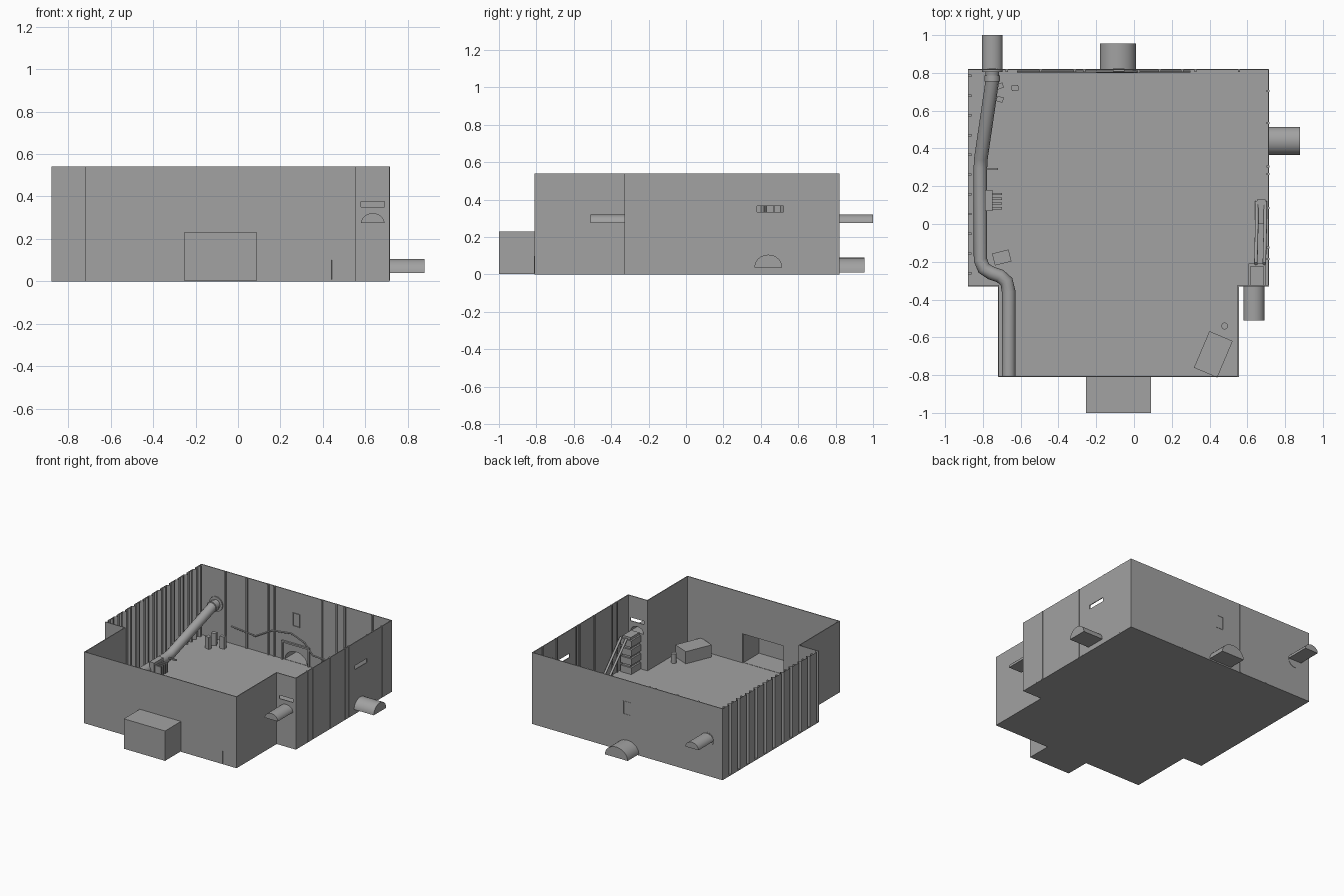
import bpy, bmesh, math
from mathutils import Vector, Matrix

if "Cube" in bpy.data.objects:
    bpy.data.objects.remove(bpy.data.objects["Cube"], do_unlink=True)

GREY = bpy.data.materials.new("plain grey")
GREY.use_nodes = True
COLOUR = (0.36, 0.36, 0.36, 1)
GREY.diffuse_color = COLOUR
GREY.node_tree.nodes["Principled BSDF"].inputs["Base Color"].default_value = COLOUR

H, T = 0.54, 0.006             # wall height and thickness
L, R, B, S, F = -0.88, 0.715, 0.82, -0.33, -0.81
FL, FR = -0.72, 0.555          # sides of the narrow front bay


def finish(name, bm, smooth=False):
    bmesh.ops.recalc_face_normals(bm, faces=bm.faces)
    me = bpy.data.meshes.new(name)
    bm.to_mesh(me)
    bm.free()
    me.materials.append(GREY)
    ob = bpy.data.objects.new(name, me)
    bpy.context.scene.collection.objects.link(ob)
    if smooth:
        bpy.ops.object.select_all(action='DESELECT')
        ob.select_set(True)
        bpy.context.view_layer.objects.active = ob
        bpy.ops.object.shade_smooth_by_angle(angle=math.radians(35))
    return ob


def box(name, x0, x1, y0, y1, z0, z1, turn=0):
    bm = bmesh.new()
    bmesh.ops.create_cube(bm, size=1)
    c = Vector(((x0 + x1) / 2, (y0 + y1) / 2, (z0 + z1) / 2))
    m = Matrix.Translation(c) @ Matrix.Rotation(math.radians(turn), 4, 'Z')
    bm.transform(m @ Matrix.Diagonal((x1 - x0, y1 - y0, z1 - z0, 1)))
    return finish(name, bm)


def cylinder(name, centre, r, depth, axis='Z'):
    bm = bmesh.new()
    bmesh.ops.create_cone(bm, cap_ends=True, segments=24, radius1=r, radius2=r, depth=depth)
    rot = Matrix.Rotation(math.pi / 2, 4, 'X') if axis == 'Y' else Matrix()
    bm.transform(Matrix.Translation(centre) @ rot)
    return finish(name, bm, True)


def half_pipe(name, start, direction, length, r, h, inner_cap=False):
    """Half-round tunnel on a flat base, closed at its far end."""
    start, d = Vector(start), Vector(direction)
    side = d.cross(Vector((0, 0, 1)))
    bm = bmesh.new()
    rings = []
    for k in (0, length):
        ring = []
        for i in range(17):
            a = math.pi * i / 16
            ring.append(bm.verts.new(start + d * k + side * r * math.cos(a)
                                     + Vector((0, 0, h * math.sin(a)))))
        rings.append(ring)
    a, b = rings
    for i in range(17):
        j = (i + 1) % 17
        bm.faces.new((a[i], a[j], b[j], b[i]))
    bm.faces.new(b)
    if inner_cap:
        bm.faces.new(a)
    return finish(name, bm, True)


def cut(wall, cutter):
    cutter.hide_render = True
    mod = wall.modifiers.new("opening", 'BOOLEAN')
    mod.operation, mod.object, mod.solver = 'DIFFERENCE', cutter, 'EXACT'
    bpy.context.view_layer.objects.active = wall
    bpy.ops.object.modifier_apply(modifier=mod.name)
    bpy.data.objects.remove(cutter, do_unlink=True)


def tube(name, points, r):
    cu = bpy.data.curves.new(name, 'CURVE')
    cu.dimensions, cu.bevel_depth, cu.bevel_resolution = '3D', r, 4
    cu.use_fill_caps = True
    sp = cu.splines.new('POLY')
    sp.points.add(len(points) - 1)
    for p, q in zip(sp.points, points):
        p.co = (*q, 1)
    cu.materials.append(GREY)
    ob = bpy.data.objects.new(name, cu)
    bpy.context.scene.collection.objects.link(ob)
    return ob


# Floor
box("wide_floor", L, R, S, B, 0, 0.008)
box("front_floor", FL, FR, F, S, 0, 0.008)

# Walls
back = box("back_wall", L, R, B - T, B, 0.004, H)
right = box("left_side_wall", R - T, R, S, B, 0.004, H)
step = box("left_step_wall", FR, R, S, S + T, 0.004, H)
box("right_step_wall", L, FL, S, S + T, 0.004, H)
box("left_bay_wall", FR - T, FR, F, S + T, 0.004, H)
box("right_bay_wall", FL, FL + T, F, S + T, 0.004, H)
front = box("front_wall", FL, FR, F, F + T, 0.004, H)

# Entry tunnel, open towards the room
X0, X1, TOP = -0.255, 0.09, 0.23
cut(front, box("entry_cutter", X0, X1, F - 0.1, F + 0.1, 0.008, TOP))
box("entry_roof", X0, X1, -1, F, TOP - T, TOP)
box("entry_floor", X0, X1, -1, F, 0.004, 0.01)
box("entry_end", X0, X1, -1, -1 + T, 0.004, TOP)
for n, x in (("entry_right_side", X0), ("entry_left_side", X1 - T)):
    box(n, x, x + T, -1, F, 0.004, TOP)

# Half-round tunnels with openings in their walls
for name, wall, p, d, length, r, h in (
        ("side_tunnel", right, (R, 0.44, 0.038), (1, 0, 0), 0.165, 0.074, 0.068),
        ("front_tunnel", step, (0.635, S, 0.275), (0, -1, 0), 0.18, 0.055, 0.046),
        ("back_low_tunnel", back, (-0.085, B, 0.01), (0, 1, 0), 0.135, 0.095, 0.08),
        ("back_high_tunnel", back, (-0.75, B, 0.275), (0, 1, 0), 0.18, 0.055, 0.046)):
    half_pipe(name, p, d, length, r, h)
    inside = Vector(p) - Vector(d) * 0.05
    cut(wall, half_pipe("cutter", inside, d, 0.1, r * 0.97, h * 0.97, True))

# Small wall slots and a window
cut(right, box("cutter", R - 0.05, R + 0.05, 0.38, 0.52, 0.335, 0.365))
cut(step, box("cutter", 0.58, 0.69, S - 0.05, S + 0.05, 0.35, 0.375))
for n, x in (("window_side_a", -0.11), ("window_side_b", -0.054)):
    box(n, x, x + 0.004, B - 0.012, B + 0.002, 0.28, 0.38)
for n, z in (("window_sill", 0.28), ("window_head", 0.376)):
    box(n, -0.11, -0.05, B - 0.012, B + 0.002, z, z + 0.004)

# Folded sheet wall
bm = bmesh.new()
teeth = 11
pitch = (B - S) / teeth
line = []
for i in range(teeth):
    y = B - i * pitch
    line += [(L, y), (L, y - pitch * 0.72), (L + 0.022, y - pitch * 0.86)]
line.append((L, S))
pairs = [[bm.verts.new((x, y, z)) for z in (0.004, H)] for x, y in line]
for a, b in zip(pairs, pairs[1:]):
    bm.faces.new((a[0], b[0], b[1], a[1]))
finish("folded_wall", bm)

# Panel ribs on the walls
for i, x in enumerate((-0.68, -0.5, -0.32, -0.27, 0.13, 0.25, 0.32, 0.55)):
    box(f"back_rib_{i}", x, x + 0.012, B - 0.014, B + 0.001, 0.004, H)
for i, y in enumerate((-0.19, -0.13, 0.08, 0.26, 0.30, 0.53, 0.7)):
    box(f"side_rib_{i}", R - 0.013, R + 0.002, y, y + 0.01, 0.004, H)
for i in range(teeth):
    y = B - (i + 0.4) * pitch
    box(f"folded_wall_rib_{i}", L + 0.002, L + 0.02, y, y + 0.012, 0.004, H)

# Frame around the low back tunnel and a cable above it
for n, x in (("arch_post_a", -0.2), ("arch_post_b", 0.02)):
    box(n, x, x + 0.012, B - 0.02, B - T, 0.008, 0.15)
box("arch_lintel", -0.2, 0.032, B - 0.02, B - T, 0.138, 0.15)
tube("wall_cable", [(-0.62, 0.808, 0.14), (-0.42, 0.808, 0.12), (-0.28, 0.808, 0.2),
                    (-0.12, 0.808, 0.22), (-0.01, 0.808, 0.18), (0.06, 0.808, 0.1),
                    (0.3, 0.808, 0.09)], 0.005)

# Long pipe running down from the back wall and along the floor
Z = 0.046
pipe = tube("long_pipe", [(-0.75, 0.815, 0.275), (-0.75, 0.76, 0.27), (-0.81, 0.35, Z + 0.01),
                          (-0.813, 0.3, Z), (-0.813, -0.19, Z), (-0.795, -0.235, Z),
                          (-0.755, -0.26, Z), (-0.71, -0.275, Z), (-0.675, -0.305, Z),
                          (-0.663, -0.36, Z), (-0.663, F + T, Z)], 0.036)
for s in pipe.data.splines:
    s.use_smooth = True
cylinder("pipe_flange", (-0.75, B - 0.006, 0.275), 0.055, 0.016, 'Y')
cylinder("pipe_collar", (-0.75, 0.77, 0.272), 0.041, 0.03, 'Y')

# Ribbed valve block beside the pipe
box("valve_body", -0.79, -0.75, 0.07, 0.18, 0.008, 0.11)
for i in range(4):
    y = 0.078 + i * 0.025
    box(f"valve_fin_{i}", -0.75, -0.70, y, y + 0.012, 0.02, 0.09)
box("valve_lever", -0.78, -0.72, 0.285, 0.297, 0.05, 0.06)

# Loose boxes and posts
box("floor_hatch", -0.745, -0.655, -0.21, -0.145, 0.008, 0.04, 14)
box("hatch_lid", -0.735, -0.665, -0.2, -0.155, 0.04, 0.046, 14)
for i, (x, y, a) in enumerate(((-0.71, 0.73, 20), (-0.63, 0.72, 5), (-0.71, 0.66, -15))):
    box(f"short_post_{i}", x - 0.018, x + 0.018, y - 0.014, y + 0.014, 0.008, 0.1, a)
box("crate", 0.353, 0.487, -0.795, -0.585, 0.008, 0.1, -23)
cylinder("canister", (0.48, -0.54, 0.043), 0.018, 0.07)

# Stepped machine under the front tunnel with a sloping chute
for i in range(4):
    z = 0.008 + i * 0.068
    box(f"machine_stage_{i}", 0.605, 0.695, S + T, -0.21, z, z + 0.05)
    box(f"machine_neck_{i}", 0.618, 0.685, S + T, -0.222, z + 0.05, z + 0.068)
for i, x in enumerate((0.645, 0.69)):
    tube(f"chute_rail_{i}", [(x, -0.21, 0.27), (x + 0.005, 0.0, 0.04), (x + 0.005, 0.12, 0.02)], 0.009)
box("chute_foot", 0.65, 0.695, 0.0, 0.13, 0.008, 0.03)
